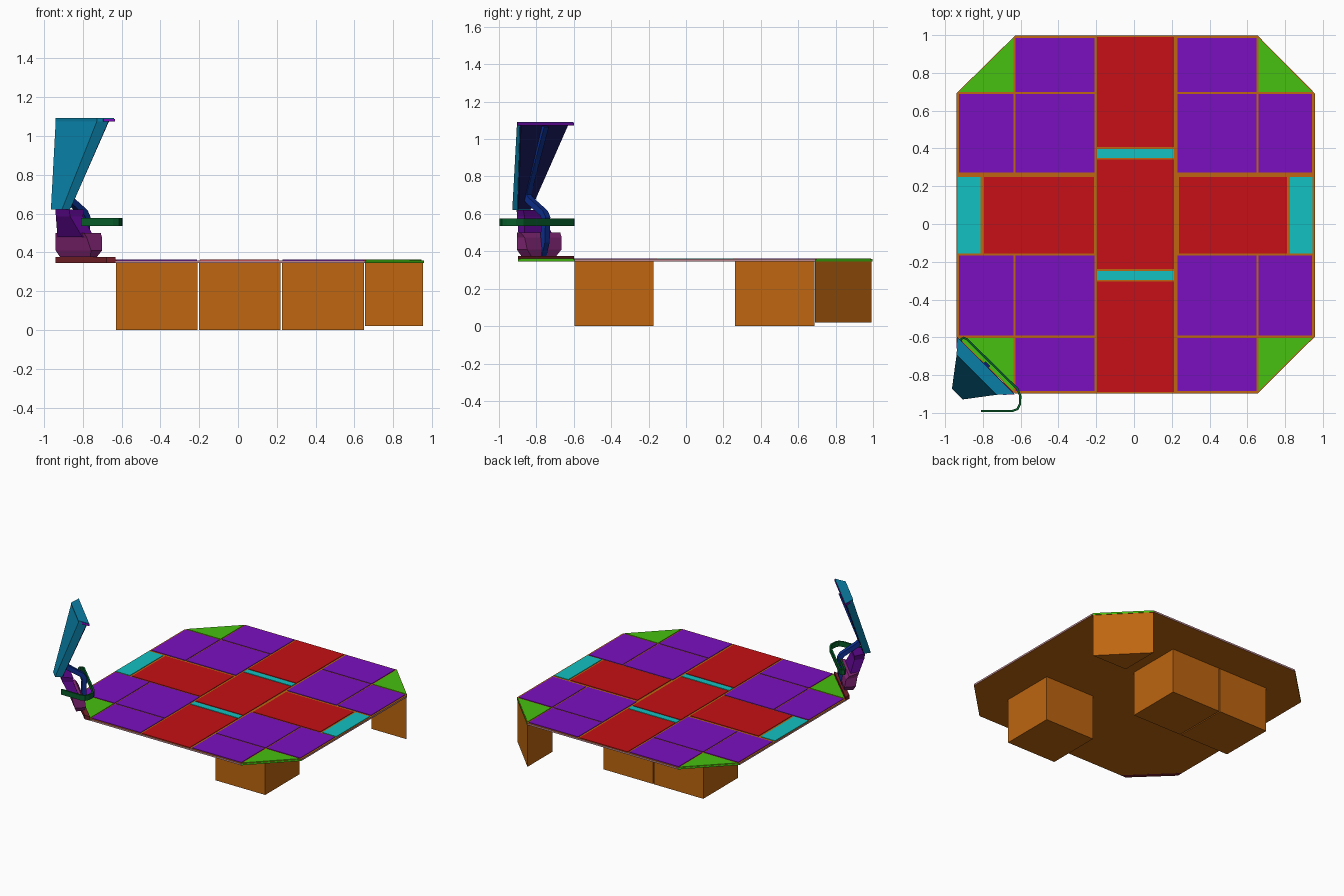
import bpy, bmesh
from math import sqrt
from mathutils import Vector

if "Cube" in bpy.data.objects:
    bpy.data.objects.remove(bpy.data.objects["Cube"])

COL = {
    "orange": (.74, .40, .09), "purple": (.48, .09, .75), "red": (.77, .09, .11),
    "green": (.28, .75, .09), "teal": (.10, .75, .75), "rim": (.74, .54, .57),
    "blue": (.07, .49, .64), "navy": (.12, .12, .36), "rod": (.08, .20, .56),
    "magenta": (.52, .17, .47), "violet": (.36, .06, .54), "maroon": (.45, .14, .17),
    "handle": (.06, .36, .18),
}
MAT = {}
for key, c in COL.items():
    MAT[key] = bpy.data.materials.new(key)
    MAT[key].diffuse_color = (*(v ** 2.2 for v in c), 1)


def finish(name, bm, *mats):
    bmesh.ops.recalc_face_normals(bm, faces=bm.faces)
    me = bpy.data.meshes.new(name)
    bm.to_mesh(me)
    bm.free()
    ob = bpy.data.objects.new(name, me)
    bpy.context.collection.objects.link(ob)
    for m in mats:
        me.materials.append(MAT[m])
    return ob


def loft(name, sections, *mats):
    """Closed solid through matching rings of points."""
    bm = bmesh.new()
    rings = [[bm.verts.new(p) for p in s] for s in sections]
    n = len(rings[0])
    for a, b in zip(rings, rings[1:]):
        for i in range(n):
            j = (i + 1) % n
            bm.faces.new((a[i], a[j], b[j], b[i]))
    bm.faces.new(rings[0][::-1])
    bm.faces.new(rings[-1])
    return finish(name, bm, *mats)


def prism(name, pts, z0, z1, *mats):
    return loft(name, [[(x, y, z) for x, y in pts] for z in (z0, z1)], *mats)


def block(name, x0, x1, y0, y1, z0, z1, mat):
    return prism(name, [(x0, y0), (x1, y0), (x1, y1), (x0, y1)], z0, z1, mat)


def ribbon(name, pts, offset, thick, mat):
    """Strip along a path, given thickness by a modifier."""
    bm = bmesh.new()
    o = Vector(offset)
    rows = [(bm.verts.new(Vector(p) - o), bm.verts.new(Vector(p) + o)) for p in pts]
    for a, b in zip(rows, rows[1:]):
        bm.faces.new((a[0], b[0], b[1], a[1]))
    ob = finish(name, bm, mat)
    m = ob.modifiers.new("thickness", "SOLIDIFY")
    m.thickness, m.offset = thick, 0
    return ob


def diag(s, t, z):
    """Cabinet frame: s points inward across the cut corner, t runs along it."""
    return (-.785 + (s + t) / sqrt(2), -.75 + (s - t) / sqrt(2), z)


def quad(s0, s1, t_back, t_front, z):
    return [diag(s0, -t_back, z), diag(s0, t_back, z), diag(s1, t_front, z), diag(s1, -t_front, z)]


# Octagonal deck: orange faces, pale rim, green on the cut corners
deck_pts = [(-.63, -.897), (.655, -.897), (.957, -.597), (.957, .692),
            (.655, .997), (-.63, .997), (-.94, .692), (-.94, -.597)]
deck = prism("deck", deck_pts, .345, .358, "orange", "rim", "green")
for f in deck.data.polygons:
    nx, ny, nz = (abs(v) for v in f.normal)
    if nz < .5:
        f.material_index = 2 if min(nx, ny) > .3 else 1

# Floor tiles
TZ = (.355, .362)
cols = [(-.927, -.638), (-.627, -.21), (.23, .648), (.66, .943)]
rows = [(-.885, -.603), (-.59, -.168), (.272, .687), (.70, .985)]
for i, cx in enumerate(cols):
    for j, ry in enumerate(rows):
        if i in (0, 3) and j in (0, 3):
            # Triangular corner tiles
            xi, xo = (cx[1], cx[0]) if i == 0 else cx
            yi, yo = (ry[1], ry[0]) if j == 0 else ry
            prism("corner_tile", [(xi, yi), (xo, yi), (xi, yo)], *TZ, "green")
        else:
            block("purple_tile", *cx, *ry, *TZ, "purple")
for y0, y1, c in [(-.89, -.305, "red"), (-.297, -.248, "teal"), (-.238, .342, "red"),
                  (.35, .398, "teal"), (.408, .99, "red")]:
    block("centre_column_tile", -.195, .212, y0, y1, *TZ, c)
for x0, x1, c in [(-.933, -.812, "teal"), (-.793, -.213, "red"), (.238, .81, "red"), (.827, .946, "teal")]:
    block("centre_row_tile", x0, x1, -.155, .25, *TZ, c)

# Support boxes under the deck
block("support_front_right", .227, .648, -.595, -.175, 0, .345, "orange")
block("support_back_centre", -.2, .22, .262, .687, 0, .345, "orange")
block("support_back_left", -.628, -.208, .262, .687, 0, .345, "orange")
prism("support_corner", [(.655, .69), (.953, .69), (.655, .993)], .02, .345, "orange")

# Cabinet foot along the cut corner
prism("cabinet_foot", [(-.63, -.898), (-.94, -.598), (-.94, -.645), (-.678, -.898)], .345, .375, "maroon")

# Cabinet body leaning outward
loft("lower_body", [quad(-.075, -.015, .11, .095, .375), quad(-.09, -.01, .129, .13, .41),
                    quad(-.105, -.02, .114, .14, .475), quad(-.115, -.04, .104, .15, .5)], "magenta")
loft("upper_body", [quad(-.115, -.05, .09, .11, .48), quad(-.165, -.09, .052, .07, .585),
                    quad(-.17, -.09, .05, .08, .62)], "violet")

# Tapered screen: shell, front panel, top cap
loft("screen_shell", [quad(-.213, -.165, .04, .05, .62), quad(-.068, -.016, .15, .18, 1.075)], "blue")
loft("screen_front", [quad(-.165, -.158, .048, .048, .625), quad(-.016, -.009, .178, .178, 1.073)], "navy")
loft("screen_cap", [quad(-.045, .0, .174, .215, 1.073), quad(-.045, .0, .174, .215, 1.088)], "purple")
loft("screen_cap_top", [quad(-.068, -.002, .15, .21, 1.075), quad(-.068, -.002, .15, .21, 1.092)], "blue")

# Bent central rod
path = [(-.01, 1.07), (-.145, .70), (-.125, .675), (-.015, .605), (0, .58), (-.005, .45), (-.03, .375)]
ribbon("support_rod", [diag(s, 0, z) for s, z in path],
       Vector(diag(0, .018, 0)) - Vector(diag(0, 0, 0)), .034, "rod")

# Flat handrail wrapping the corner
rail = [(-.81, -.99), (-.645, -.99), (-.617, -.98), (-.604, -.955), (-.602, -.91), (-.618, -.872),
        (-.885, -.61), (-.903, -.602), (-.918, -.612), (-.912, -.632), (-.785, -.755)]
ribbon("handrail", [(x, y, .556) for x, y in rail], (0, 0, .02), .012, "handle")

for m in bpy.data.materials:
    if m.users and not m.is_grease_pencil:
        m.use_nodes = True
        m.node_tree.nodes["Principled BSDF"].inputs["Base Color"].default_value = m.diffuse_color
